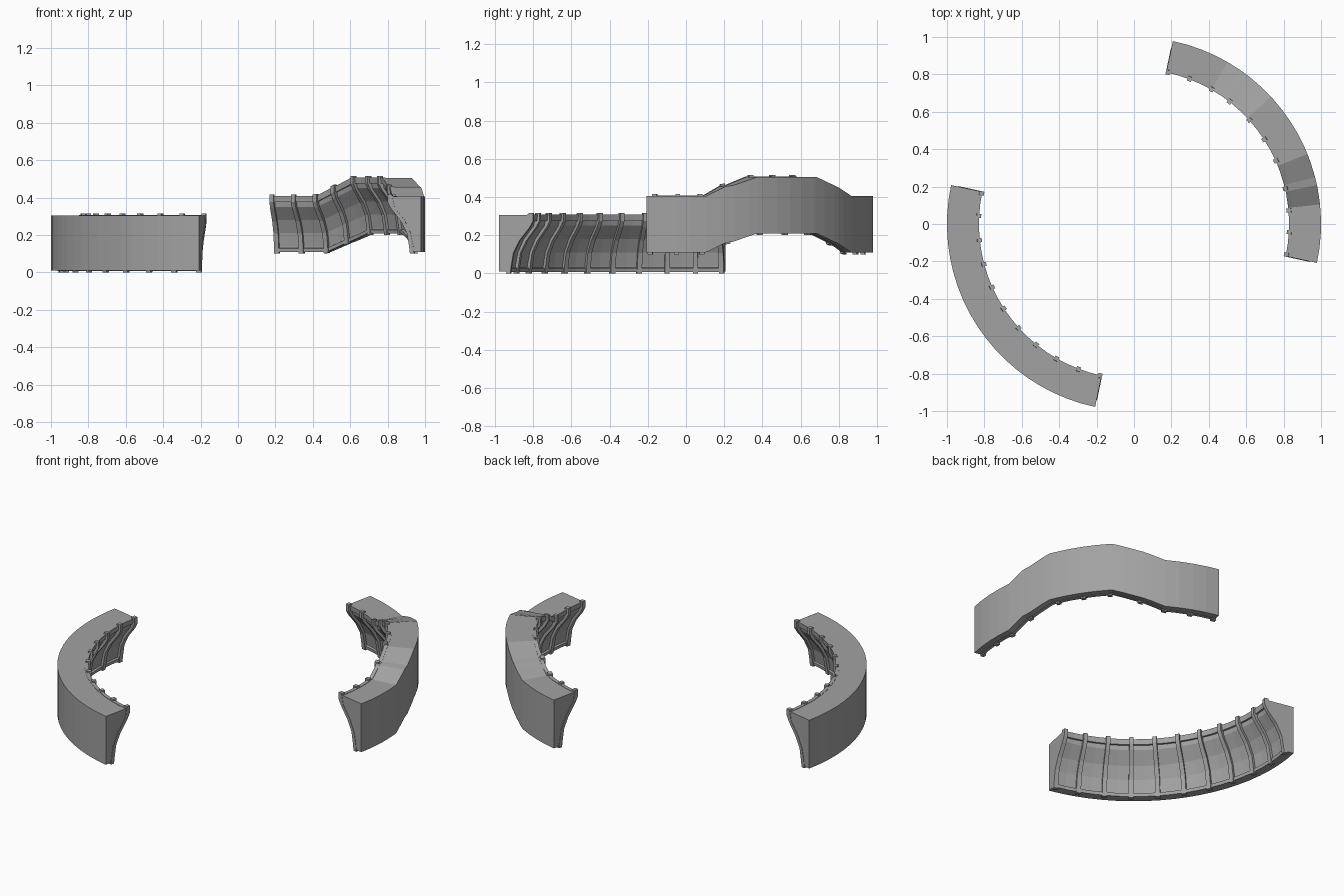
import bpy, bmesh
from math import radians, cos, sin

if "Cube" in bpy.data.objects:
    bpy.data.objects.remove(bpy.data.objects["Cube"])

grey = bpy.data.materials.new("plain grey")
grey.use_nodes = True
color = (0.36, 0.36, 0.36, 1)
grey.diffuse_color = color
grey.node_tree.nodes["Principled BSDF"].inputs["Base Color"].default_value = color

# Cross-sections as (radius, height)
INNER = [(0.956, 0.01), (0.952, 0.04), (0.938, 0.11), (0.905, 0.18), (0.85, 0.25), (0.838, 0.305)]
WALL = INNER + [(1.0, 0.305), (1.0, 0.01)]
BOTTOM_RAIL = [(0.965, 0.008), (0.945, 0.008), (0.942, 0.027), (0.962, 0.033)]
TOP_RAIL = [(0.85, 0.275), (0.833, 0.275), (0.829, 0.307), (0.85, 0.307)]
RIB = [(0.962, 0.0), (0.94, 0.0), (0.936, 0.035), (0.924, 0.107), (0.891, 0.172),
       (0.836, 0.242), (0.818, 0.275), (0.818, 0.315), (0.842, 0.315),
       (0.855, 0.25), (0.91, 0.18), (0.944, 0.11), (0.958, 0.04)]

# Height of the raised wall along its arc: (angle, lift)
RAMP = [(-12, 0.10), (6, 0.10), (12, 0.15), (14.5, 0.157), (22, 0.20),
        (43, 0.20), (51, 0.155), (53, 0.145), (60, 0.10), (78, 0.10)]


def level(angle):
    return 0.0


def ramp(angle):
    for (a, h), (b, k) in zip(RAMP, RAMP[1:]):
        if angle <= b:
            return h + (k - h) * (angle - a) / (b - a)
    return RAMP[-1][1]


def sweep(bm, section, angles, lift):
    """Sweep a closed section round the z axis and cap both ends."""
    rings = []
    for a in angles:
        c, s, h = cos(radians(a)), sin(radians(a)), lift(a)
        rings.append([bm.verts.new((r * c, r * s, z + h)) for r, z in section])
    n = len(section)
    for p, q in zip(rings, rings[1:]):
        for i in range(n):
            j = (i + 1) % n
            bm.faces.new((p[i], p[j], q[j], q[i]))
    bm.faces.new(rings[0])
    bm.faces.new(rings[-1][::-1])


def finish(bm, name):
    bmesh.ops.recalc_face_normals(bm, faces=bm.faces)
    bmesh.ops.triangulate(bm, faces=[f for f in bm.faces if len(f.verts) > 4])
    mesh = bpy.data.meshes.new(name)
    bm.to_mesh(mesh)
    bm.free()
    mesh.materials.append(grey)
    bpy.context.collection.objects.link(bpy.data.objects.new(name, mesh))


def curved_wall(name, start, lift, breaks, rib_angles):
    angles = sorted({start + 4.5 * i for i in range(21)} | set(breaks))
    for part, section in (("wall", WALL), ("bottom_rail", BOTTOM_RAIL), ("top_rail", TOP_RAIL)):
        bm = bmesh.new()
        sweep(bm, section, angles, lift)
        finish(bm, f"{name}_{part}")
    # Ribs stay within the two ends of the wall
    bm = bmesh.new()
    for a in rib_angles:
        a = min(max(a, start + 0.65), start + 89.35)
        sweep(bm, RIB, (a - 0.8, a + 0.8), lift)
    finish(bm, f"{name}_ribs")


curved_wall("level", 168, level, [], [168 + 9 * i for i in range(11)])
curved_wall("raised", -12, ramp, [a for a, _ in RAMP],
            [-12, -3, 5, 13.2, 24, 33, 42, 52, 60, 69, 78])
